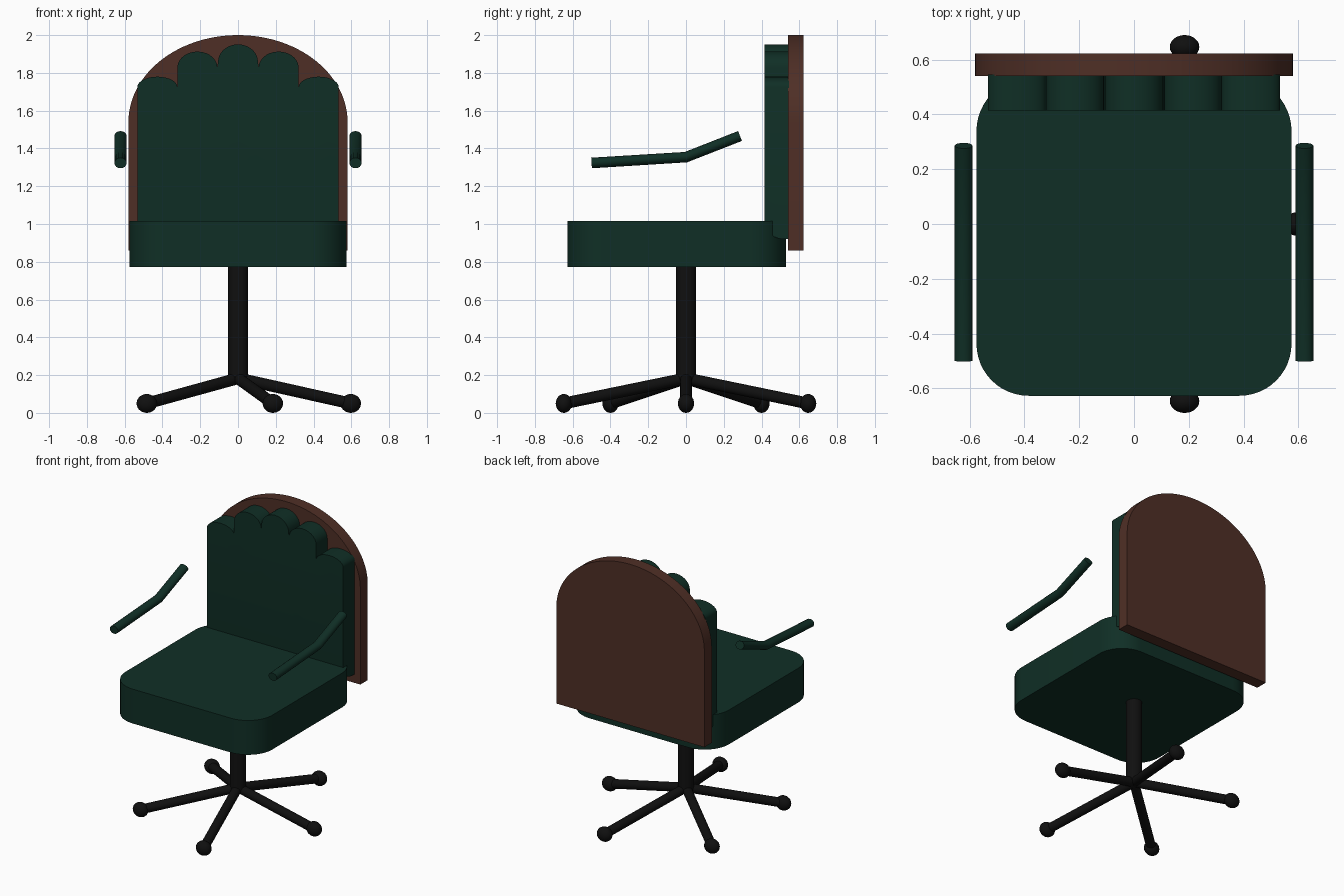
import bpy
import bmesh
from math import sin, cos, pi, radians
from mathutils import Vector

if "Cube" in bpy.data.objects:
    bpy.data.objects.remove(bpy.data.objects["Cube"], do_unlink=True)


def material(name, rgb):
    mat = bpy.data.materials.new(name)
    mat.use_nodes = True
    mat.diffuse_color = (*rgb, 1)
    bsdf = mat.node_tree.nodes["Principled BSDF"]
    bsdf.inputs["Base Color"].default_value = (*rgb, 1)
    bsdf.inputs["Roughness"].default_value = 0.7
    return mat


GREEN = material("dark green leather", (0.005, 0.028, 0.019))
BROWN = material("brown wood", (0.078, 0.028, 0.019))
BLACK = material("black metal", (0.005, 0.005, 0.005))


def smooth(obj):
    bpy.ops.object.select_all(action="DESELECT")
    obj.select_set(True)
    bpy.context.view_layer.objects.active = obj
    bpy.ops.object.shade_smooth_by_angle(angle=radians(35))


def finish(bm, name, mat):
    bmesh.ops.recalc_face_normals(bm, faces=bm.faces)
    mesh = bpy.data.meshes.new(name)
    bm.to_mesh(mesh)
    bm.free()
    mesh.materials.append(mat)
    obj = bpy.data.objects.new(name, mesh)
    bpy.context.collection.objects.link(obj)
    smooth(obj)
    return obj


def prism(points, offset):
    """Extrude a closed outline of 3D points along an offset."""
    bm = bmesh.new()
    face = bm.faces.new([bm.verts.new(p) for p in points])
    ext = bmesh.ops.extrude_face_region(bm, geom=[face])
    moved = [g for g in ext["geom"] if isinstance(g, bmesh.types.BMVert)]
    bmesh.ops.translate(bm, verts=moved, vec=offset)
    return bm


def arc(cx, cy, rx, ry, start, end, steps):
    return [(cx + rx * cos(start + (end - start) * i / steps),
             cy + ry * sin(start + (end - start) * i / steps))
            for i in range(steps + 1)]


def rod(name, a, b, radius, mat):
    a, b = Vector(a), Vector(b)
    bpy.ops.mesh.primitive_cylinder_add(
        vertices=24, radius=radius, depth=(b - a).length, location=(a + b) / 2,
        rotation=(b - a).to_track_quat("Z", "Y").to_euler())
    obj = bpy.context.object
    obj.name = name
    obj.data.materials.append(mat)
    smooth(obj)


# Seat: thick slab with rounded corners
r, half, front, back = 0.19, 0.575, -0.627, 0.53
corners = [(half - r, back - r), (r - half, back - r),
           (r - half, front + r), (half - r, front + r)]
outline = []
for i, (cx, cy) in enumerate(corners):
    outline += arc(cx, cy, r, r, i * pi / 2, (i + 1) * pi / 2, 12)
finish(prism([(x, y, 0.772) for x, y in outline], (0, 0, 0.243)), "seat", GREEN)

# Wooden back panel with an arched top
outline = [(-0.58, 0.86), (0.58, 0.86)] + arc(0, 1.54, 0.58, 0.46, 0, pi, 48)
finish(prism([(x, 0.54, z) for x, z in outline], (0, 0.083, 0)), "back_panel", BROWN)

# Back cushion with five scalloped lobes, rounded under its front edge
outline = [(-0.533, 0.92), (0.533, 0.92)]
lobes = [(0.427, 1.725, 0.055), (0.215, 1.828, 0.085), (0, 1.858, 0.093),
         (-0.215, 1.828, 0.085), (-0.427, 1.725, 0.055)]
for cx, base, height in lobes:
    outline += arc(cx, base, 0.106, height, 0, pi, 14)
bm = prism([(x, 0.415, z) for x, z in outline], (0, 0.13, 0))
under = [e for e in bm.edges
         if all(v.co.z < 0.93 and v.co.y < 0.42 for v in e.verts)]
bmesh.ops.bevel(bm, geom=under, offset=0.1, segments=6, profile=0.5, affect="EDGES")
finish(bm, "back_cushion", GREEN)

# Bent armrests, slightly wider than tall
for side, x in (("left", 0.622), ("right", -0.622)):
    curve = bpy.data.curves.new(side + "_armrest", "CURVE")
    curve.dimensions = "3D"
    curve.bevel_depth = 0.028
    curve.bevel_resolution = 6
    curve.use_fill_caps = True
    spline = curve.splines.new("POLY")
    spline.points.add(2)
    for p, (y, z) in zip(spline.points, [(-0.5, 1.323), (0, 1.354), (0.286, 1.466)]):
        p.co = (0, y, z, 1)
    curve.materials.append(GREEN)
    arm = bpy.data.objects.new(side + "_armrest", curve)
    bpy.context.collection.objects.link(arm)
    arm.location.x = x
    arm.scale.x = 1.16
    bpy.ops.object.select_all(action="DESELECT")
    arm.select_set(True)
    bpy.context.view_layer.objects.active = arm
    bpy.ops.object.convert(target="MESH")
    smooth(bpy.context.object)

# Central post and five-legged star base with ball feet
rod("post", (0, 0, 0.17), (0, 0, 0.78), 0.053, BLACK)
for i in range(5):
    angle = i * 2 * pi / 5
    foot = (0.597 * cos(angle), 0.68 * sin(angle), 0.05)
    rod(f"base_leg_{i + 1}", (0, 0, 0.183), foot, 0.031, BLACK)
    bpy.ops.mesh.primitive_uv_sphere_add(segments=24, ring_count=14, radius=1, location=foot)
    ball = bpy.context.object
    ball.name = f"ball_foot_{i + 1}"
    ball.scale = (0.054, 0.043, 0.05)
    ball.data.materials.append(BLACK)
    smooth(ball)
